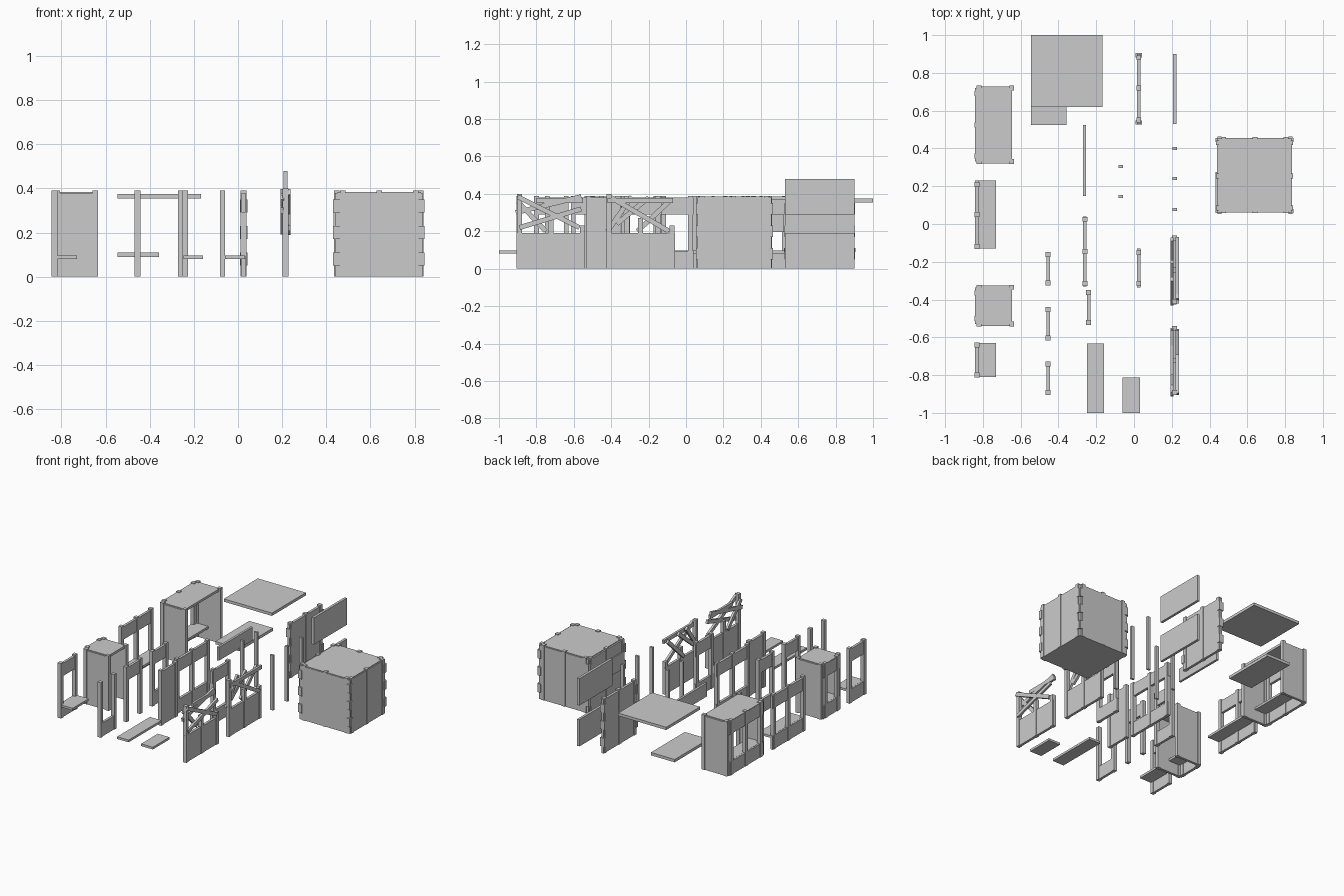
import bpy
from math import cos, sin, hypot

if "Cube" in bpy.data.objects:
    bpy.data.objects.remove(bpy.data.objects["Cube"])

H = 0.39      # post height
P = 0.026     # post thickness
T = 0.018     # board thickness


def mesh_boxes(name, boxes):
    """One object from many axis-aligned boxes (x0,x1,y0,y1,z0,z1)."""
    v, f = [], []
    for x0, x1, y0, y1, z0, z1 in boxes:
        n = len(v)
        v += [(x, y, z) for x in (x0, x1) for y in (y0, y1) for z in (z0, z1)]
        for q in ((0, 1, 3, 2), (4, 6, 7, 5), (0, 4, 5, 1), (2, 3, 7, 6), (0, 2, 6, 4), (1, 5, 7, 3)):
            f.append([n + i for i in q])
    me = bpy.data.meshes.new(name)
    me.from_pydata(v, [], f)
    ob = bpy.data.objects.new(name, me)
    bpy.context.collection.objects.link(ob)
    return ob


def post(x, y, z1=H):
    return (x - P / 2, x + P / 2, y - P / 2, y + P / 2, 0, z1)


WINDOW = ((0, 0.095), (0.29, 0.38))
SOLID = ((0, 0.38),)


def wall_y(x, y0, y1, bands, posts, tabs=False):
    """Wall running along y: boards at given heights plus upright posts."""
    b = [(x - T / 2, x + T / 2, y0, y1, a, c) for a, c in bands]
    b += [post(x, p) for p in posts]
    if tabs:
        for z in (0.05, 0.17, 0.29):
            b.append((x - P / 2 - .004, x + P / 2 + .004, y0 - .004, y0 + .018, z, z + .06))
            b.append((x - P / 2 - .004, x + P / 2 + .004, y1 - .018, y1 + .004, z, z + .06))
    return b


def wall_x(y, x0, x1, bands, posts, tabs=False):
    """Same wall turned to run along x."""
    return [(b[2], b[3], b[0], b[1], b[4], b[5]) for b in wall_y(y, x0, x1, bands, posts, tabs)]


def beam(name, x, a, b, w=0.026, t=0.016):
    """Loose plank in the yz plane between two (y, z) points."""
    L = hypot(b[0] - a[0], b[1] - a[1])
    ob = mesh_boxes(name, [(-t / 2, t / 2, -L / 2, L / 2, -w / 2, w / 2)])
    from_y, from_z = (b[0] - a[0]) / L, (b[1] - a[1]) / L
    for v in ob.data.vertices:
        y, z = v.co.y, v.co.z
        v.co = (v.co.x + x, (a[0] + b[0]) / 2 + y * from_y - z * from_z,
                (a[1] + b[1]) / 2 + y * from_z + z * from_y)
    return ob


# window booths: windowed back, two solid sides, roof and shelf, open toward +x
for name, y0, y1, mids in (("wide_booth", 0.33, 0.72, [0.525]), ("narrow_booth", -0.53, -0.335, [])):
    b = wall_y(-0.832, y0, y1, WINDOW, [y0 + .03, y1 - .03] + mids)
    for y in (y0, y1):
        b += wall_x(y, -0.835, -0.64, SOLID, [-0.82, -0.647])
    b.append((-0.84, -0.645, y0, y1, 0.368, 0.385))
    b.append((-0.83, -0.73, y0 + .01, y1 - .01, 0.08, 0.096))
    mesh_boxes(name, b)

# window walls with counters
for name, y0, y1, posts in (("wide_counter_wall", -0.13, 0.23, [-0.12, 0.05, 0.21]),
                            ("narrow_counter_wall", -0.81, -0.63, [-0.80, -0.64])):
    b = wall_y(-0.832, y0, y1, WINDOW, posts)
    b.append((-0.83, -0.73, y0, y1, 0.08, 0.096))
    mesh_boxes(name, b)

# narrow frames: window, doorway, low rail
for name, y0, bands in (("window_frame", -0.325, WINDOW), ("door_frame", -0.615, WINDOW[1:]),
                        ("low_rail_frame", -0.905, WINDOW[:1])):
    mesh_boxes(name, wall_y(-0.455, y0, y0 + .175, bands, [y0 + .012, y0 + .163], ))

# freestanding walls
mesh_boxes("wide_window_wall", wall_y(-0.26, -0.33, 0.04, WINDOW, [-0.315, -0.145, 0.025]))
mesh_boxes("narrow_solid_wall", wall_y(-0.24, -0.53, -0.355, SOLID, [-0.522, -0.363]))
mesh_boxes("narrow_window_wall", wall_y(0.025, -0.335, -0.13, WINDOW, [-0.315, -0.15]))
mesh_boxes("wide_solid_wall", wall_y(0.025, 0.53, 0.90, SOLID, [0.55, 0.72, 0.88], True))

# loose boards
mesh_boxes("narrow_board", [(-0.269, -0.253, 0.147, 0.525, 0.195, 0.29)])
for i, (z0, z1) in enumerate(((0, 0.19), (0.29, 0.48))):
    mesh_boxes(f"wide_board_{i}", [(0.206, 0.224, 0.53, 0.90, z0, z1)])

# loose posts
for i, (x, y) in enumerate(((-0.07, 0.305), (-0.07, 0.145), (0.215, 0.4), (0.215, 0.24), (0.215, 0.077))):
    mesh_boxes(f"loose_post_{i}", [(x - .012, x + .012, y - .008, y + .008, 0, H)])

# floor slabs and shelves
for name, box in (("large_slab", (-0.545, -0.168, 0.62, 1.0, 0.355, 0.375)),
                  ("half_slab", (-0.545, -0.358, 0.525, 0.905, 0.09, 0.11)),
                  ("long_shelf", (-0.248, -0.158, -1.0, -0.633, 0.08, 0.096)),
                  ("short_shelf", (-0.06, 0.032, -1.0, -0.813, 0.08, 0.096))):
    mesh_boxes(name, [box])

# closed square room
b = [(0.45, 0.83, 0.065, 0.45, 0.365, 0.385), (0.45, 0.83, 0.065, 0.45, 0, 0.018)]
for x in (0.448, 0.828):
    b += wall_y(x, 0.062, 0.452, SOLID, [0.085, 0.255, 0.43], True)
for y in (0.07, 0.447):
    b += wall_x(y, 0.445, 0.835, SOLID, [0.475, 0.64, 0.805], True)
b.append((0.432, 0.442, 0.07, 0.275, 0.18, 0.30))
mesh_boxes("square_room", b)

# ruined walls: boarded lower half with broken beams above
for name, y0, y1, beams in (
        ("ruin_a", -0.425, -0.06, (((-.42, .20), (-.29, .385)), ((-.40, .38), (-.09, .20)),
                                   ((-.26, .20), (-.08, .37)), ((-.42, .365), (-.07, .365)),
                                   ((-.37, .24), (-.20, .38)))),
        ("ruin_b", -0.905, -0.54, (((-.91, .30), (-.56, .385)), ((-.90, .385), (-.57, .22)),
                                   ((-.90, .36), (-.75, .20)), ((-.89, .22), (-.56, .32)),
                                   ((-.80, .365), (-.55, .365))))):
    b = wall_y(0.215, y0, y1, ((0, 0.19),), [])
    b += [post(0.215, y0 + .014, 0.40), post(0.215, (y0 + y1) / 2, 0.27), post(0.215, y1 - .014, 0.23)]
    mesh_boxes(name + "_base", b)
    for i, (p, q) in enumerate(beams):
        beam(f"{name}_beam_{i}", 0.215 + (-.014, .014)[i % 2], p, q)
